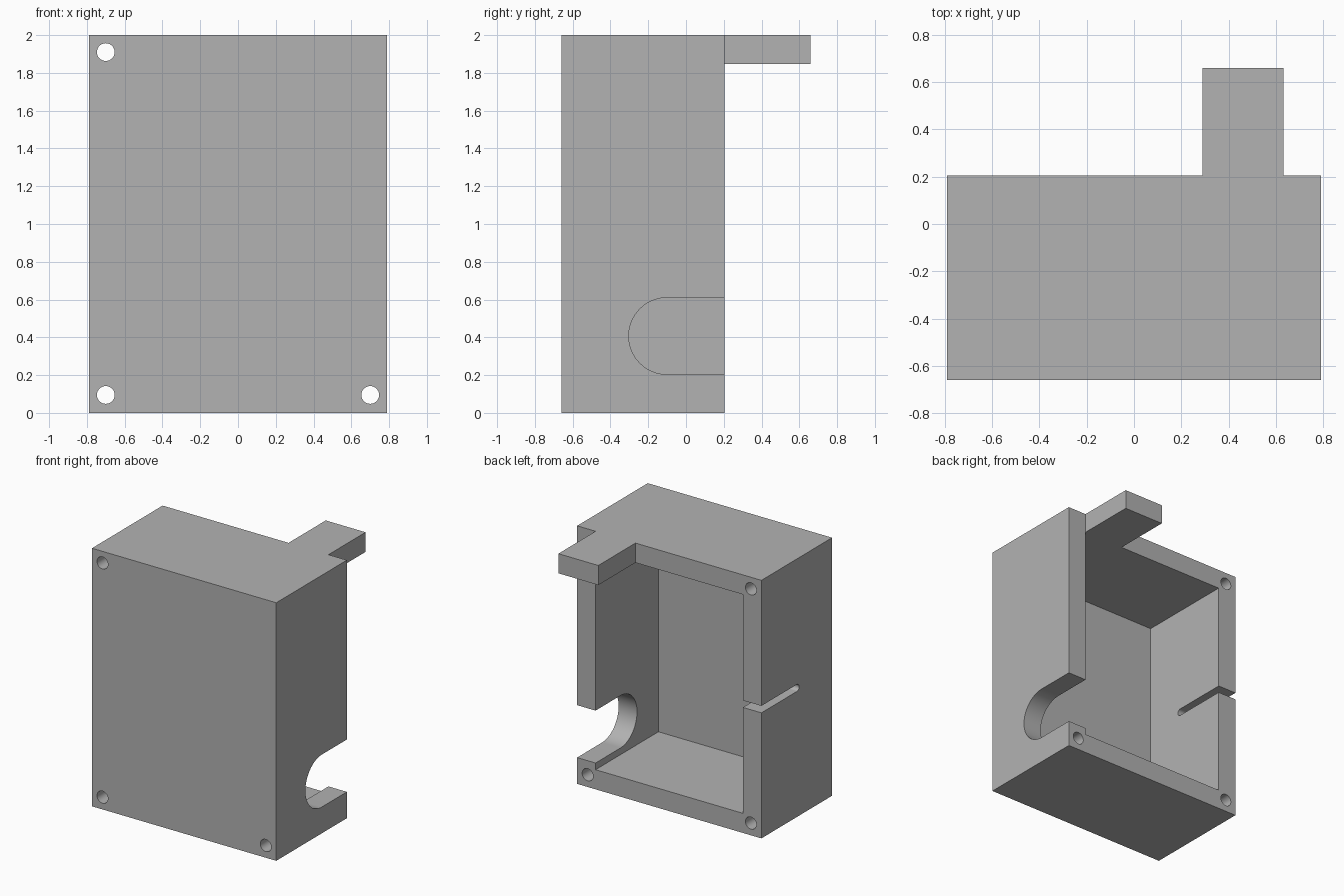
import bpy, bmesh, math
from mathutils import Vector

cube = bpy.data.objects.get("Cube")
if cube:
    bpy.data.objects.remove(cube, do_unlink=True)

# Overall sizes
W, FRONT, BACK, TOP = 0.79, -0.66, 0.205, 2.0
INNER, WALL, PANEL = 0.632, 0.152, 0.095
OUT = 0.2   # how far cutters poke past the surface

grey = bpy.data.materials.new("plain grey")
grey.use_nodes = True
colour = (0.448, 0.448, 0.448, 1)
grey.diffuse_color = colour
grey.node_tree.nodes["Principled BSDF"].inputs["Base Color"].default_value = colour


def prism(name, points, start, sweep):
    """Closed outline of 3D points at 'start', extruded along 'sweep'."""
    bm = bmesh.new()
    face = bm.faces.new([bm.verts.new(Vector(start) + Vector(p)) for p in points])
    moved = bmesh.ops.extrude_face_region(bm, geom=[face])["geom"]
    bmesh.ops.translate(bm, vec=sweep, verts=[g for g in moved if isinstance(g, bmesh.types.BMVert)])
    bmesh.ops.recalc_face_normals(bm, faces=bm.faces)
    mesh = bpy.data.meshes.new(name)
    bm.to_mesh(mesh)
    bm.free()
    mesh.materials.append(grey)
    obj = bpy.data.objects.new(name, mesh)
    bpy.context.collection.objects.link(obj)
    return obj


def box(name, x0, x1, y0, y1, z0, z1):
    outline = [(x0, y0, z0), (x1, y0, z0), (x1, y1, z0), (x0, y1, z0)]
    return prism(name, outline, (0, 0, 0), (0, 0, z1 - z0))


def arc(radius, a0, a1, steps):
    angles = [math.radians(a0 + (a1 - a0) * i / steps) for i in range(steps + 1)]
    return [(radius * math.cos(a), radius * math.sin(a)) for a in angles]


def notch(name, x, width, y, z, radius, steps):
    """Slot through a side wall: round inner end, open at the back."""
    outline = [(0, a, b) for a, b in arc(radius, 90, 270, steps)]
    reach = BACK + OUT - y
    outline += [(0, reach, -radius), (0, reach, radius)]
    return prism(name, outline, (x, y, z), (width, 0, 0))


def hole(name, x, z):
    outline = [(a, 0, b) for a, b in arc(0.047, 0, 360, 32)[:-1]]
    return prism(name, outline, (x, FRONT - OUT, z), (0, BACK - FRONT + 2 * OUT, 0))


def combine(target, tool, operation):
    tool.hide_render = True
    mod = target.modifiers.new(tool.name, "BOOLEAN")
    mod.operation, mod.object, mod.solver = operation, tool, "EXACT"
    bpy.ops.object.select_all(action="DESELECT")
    bpy.context.view_layer.objects.active = target
    target.select_set(True)
    bpy.ops.object.modifier_apply(modifier=mod.name)
    bpy.data.objects.remove(tool, do_unlink=True)


# Solid block with the tab flush with its top
case = box("open_case", -W, W, FRONT, BACK, 0, TOP)
combine(case, box("top_tab", 0.29, INNER, BACK - 0.1, 0.66, TOP - WALL, TOP), "UNION")

# Hollow, open at the back
combine(case, box("cavity", -INNER, INNER, FRONT + PANEL, BACK + OUT, WALL, TOP - WALL), "DIFFERENCE")

# Large round-ended notch in the left wall, thin slot in the right wall
combine(case, notch("cable_notch", INNER - 0.1, 0.5, -0.1, 0.407, 0.203, 40), "DIFFERENCE")
combine(case, notch("thin_slot", -INNER - 0.4, 0.5, -0.23, 1.0, 0.027, 16), "DIFFERENCE")

# Screw holes in three corners
for x, z in ((-0.7, 1.91), (-0.7, 0.095), (0.7, 0.095)):
    combine(case, hole("screw_hole", x, z), "DIFFERENCE")

# Merge leftover flat seams, keep corners crisp and the bores smooth
bm = bmesh.new()
bm.from_mesh(case.data)
bmesh.ops.remove_doubles(bm, verts=bm.verts, dist=0.0001)
bmesh.ops.dissolve_limit(bm, angle_limit=0.01, verts=bm.verts, edges=bm.edges)
bm.to_mesh(case.data)
bm.free()
bpy.context.view_layer.objects.active = case
case.select_set(True)
bpy.ops.object.shade_smooth_by_angle(angle=math.radians(30))
